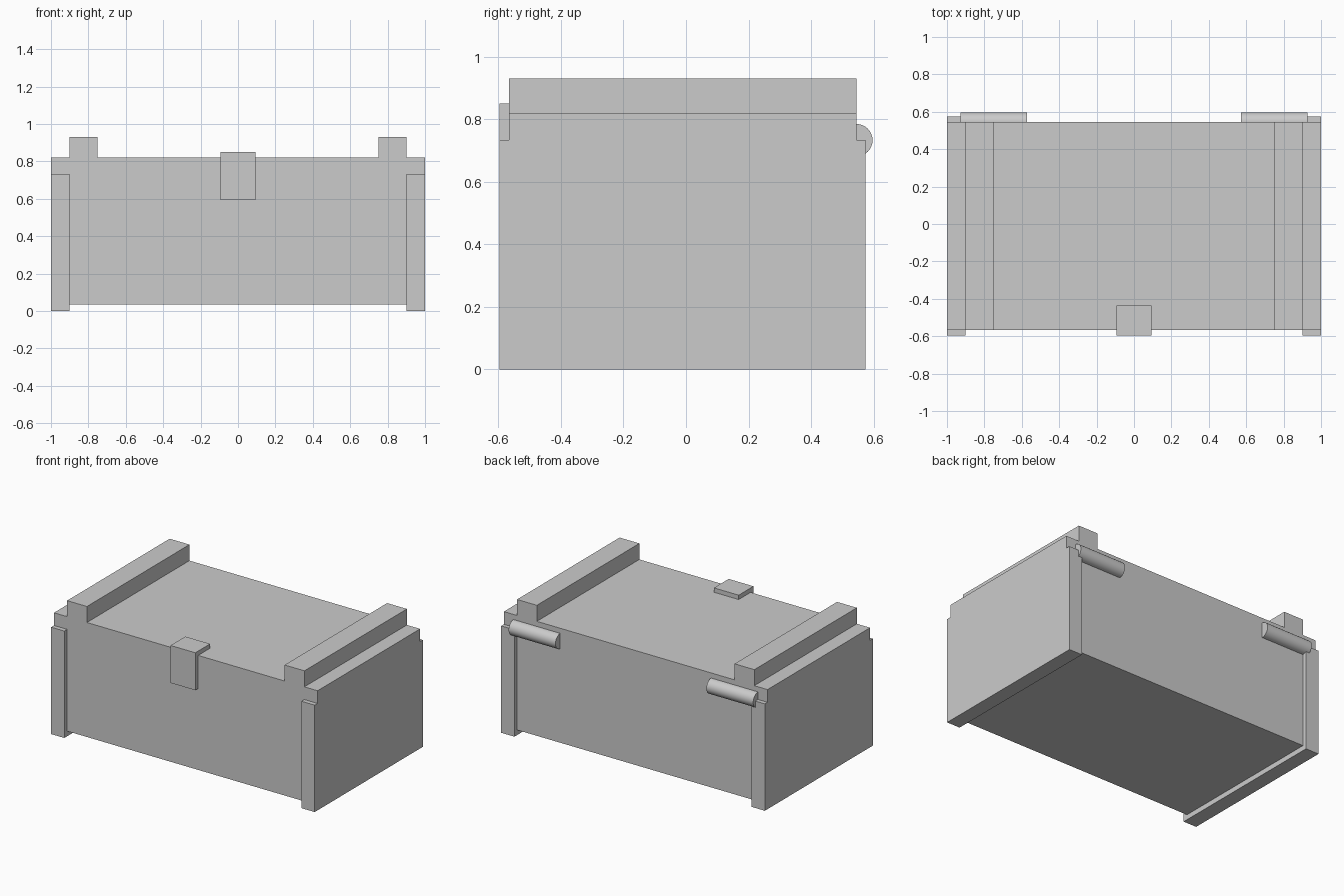
import bpy
import math

if "Cube" in bpy.data.objects:
    bpy.data.objects.remove(bpy.data.objects["Cube"])

FRONT, BACK = -0.566, 0.545   # depth of body and lid
SEAM, LID_TOP = 0.733, 0.82   # heights where the lid starts and ends


def extrude(name, points, axis, start, end):
    """Prism from a closed profile: axis 'x' takes (y, z) points, axis 'y' takes (x, z)."""
    def place(p, d):
        return (d, p[0], p[1]) if axis == 'x' else (p[0], d, p[1])
    n = len(points)
    verts = [place(p, d) for d in (start, end) for p in points]
    faces = [tuple(range(n)), tuple(range(2 * n - 1, n - 1, -1))]
    faces += [(i, i + n, (i + 1) % n + n, (i + 1) % n) for i in range(n)]
    if axis == 'x':  # keep normals pointing outwards
        faces = [f[::-1] for f in faces]
    mesh = bpy.data.meshes.new(name)
    mesh.from_pydata(verts, [], faces)
    obj = bpy.data.objects.new(name, mesh)
    bpy.context.collection.objects.link(obj)
    return obj


def box(name, x, y, z):
    points = [(x[0], z[0]), (x[1], z[0]), (x[1], z[1]), (x[0], z[1])]
    return extrude(name, points, 'y', y[0], y[1])


# Main body and the wider lid above it
box("chest_body", (-0.9, 0.9), (FRONT, BACK), (0.035, SEAM))
box("chest_lid", (-1, 1), (FRONT, BACK), (SEAM, LID_TOP))

for side, s in (("left", -1), ("right", 1)):
    # End panel reaching the ground
    box(side + "_end_panel", sorted((0.9 * s, s)), (-0.597, 0.574), (0, SEAM))

    # Raised slat across the lid
    box(side + "_lid_slat", sorted((0.75 * s, 0.9 * s)), (FRONT, BACK), (LID_TOP, 0.93))

    # Round hinge barrel on the back
    bpy.ops.mesh.primitive_cylinder_add(
        vertices=32, radius=0.052, depth=0.355,
        location=(0.75 * s, BACK, SEAM), rotation=(0, math.pi / 2, 0))
    bpy.context.object.name = side + "_hinge"
    bpy.ops.object.shade_smooth_by_angle(angle=math.radians(30))

# Latch plate folded over the front edge of the lid
latch = [(-0.597, 0.593), (FRONT, 0.593), (FRONT, LID_TOP),
         (-0.437, LID_TOP), (-0.437, 0.85), (-0.597, 0.85)]
extrude("latch", latch, 'x', -0.094, 0.094)
